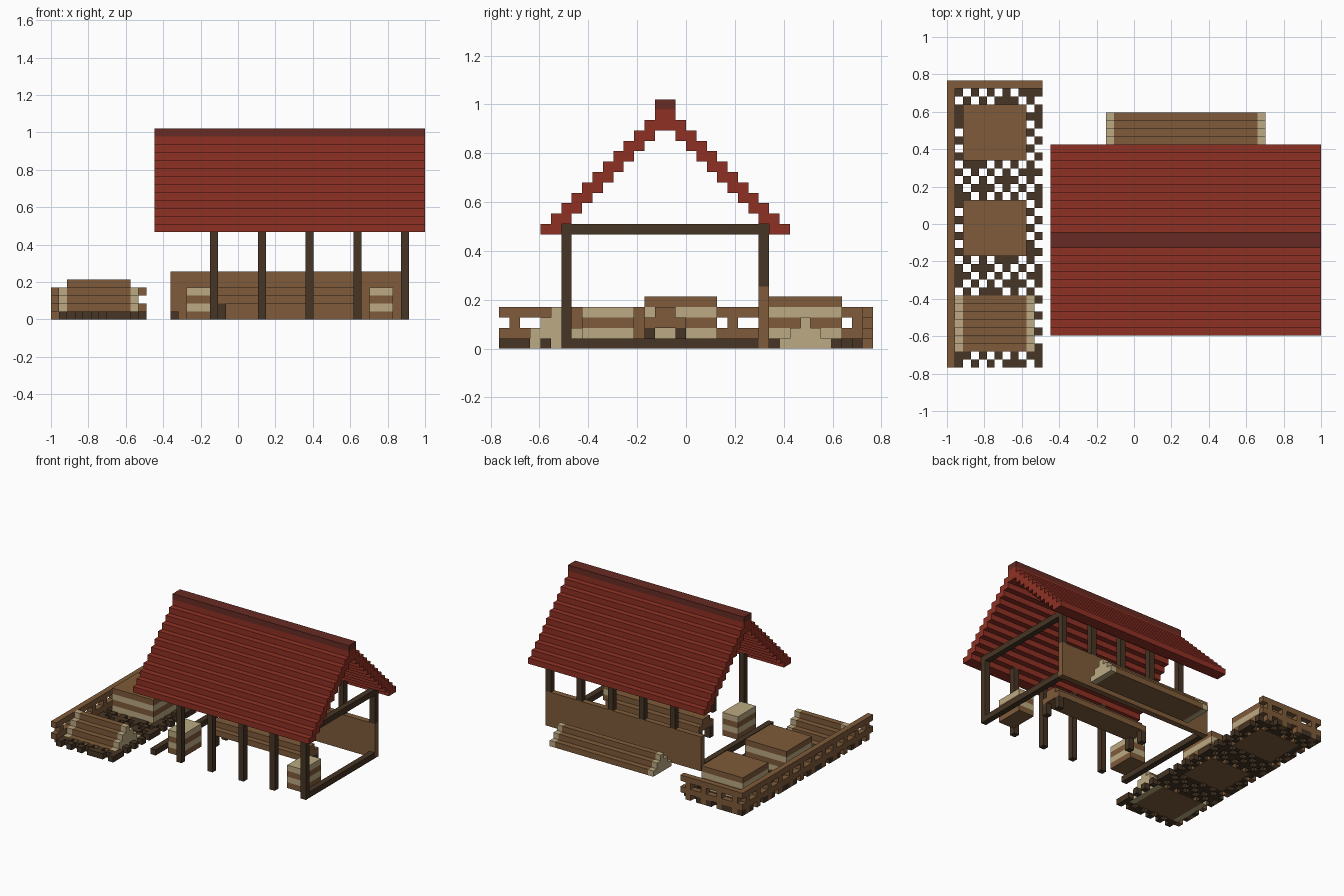
import bpy, bmesh

cube = bpy.data.objects.get("Cube")
if cube:
    bpy.data.objects.remove(cube, do_unlink=True)

V = 2 / 47  # one block; everything below is counted in blocks


def material(name, rgb):
    lin = [((c / 255 + 0.055) / 1.055) ** 2.4 for c in rgb] + [1]
    m = bpy.data.materials.new(name)
    m.use_nodes = True
    m.diffuse_color = lin
    bsdf = m.node_tree.nodes["Principled BSDF"]
    bsdf.inputs["Base Color"].default_value = lin
    bsdf.inputs["Roughness"].default_value = 0.9
    return m


RED = material("roof red", (143, 49, 36))
RIDGE = material("ridge dark red", (104, 43, 35))
BROWN = material("plank brown", (126, 91, 58))
DARK = material("dark timber", (70, 53, 36))
CREAM = material("pale wood", (187, 170, 130))


def part(name, mat, boxes):
    """One object made of boxes (x0, x1, y0, y1, z0, z1) in blocks."""
    bm = bmesh.new()
    for x0, x1, y0, y1, z0, z1 in boxes:
        verts = bmesh.ops.create_cube(bm, size=1)["verts"]
        for v in verts:
            v.co.x = ((x0 + x1) / 2 + v.co.x * (x1 - x0)) * V - 1
            v.co.y = ((y0 + y1) / 2 + v.co.y * (y1 - y0) - 18) * V
            v.co.z = ((z0 + z1) / 2 + v.co.z * (z1 - z0)) * V
    mesh = bpy.data.meshes.new(name)
    bm.to_mesh(mesh)
    bm.free()
    mesh.materials.append(mat)
    ob = bpy.data.objects.new(name, mesh)
    bpy.context.collection.objects.link(ob)
    return ob


# Stepped gable roof
rows = []
for n in range(11):
    rows.append((13, 47, 4 + n, 6 + n, 11 + n, 12 + n))
    rows.append((13, 47, 26 - n, 28 - n, 11 + n, 12 + n))
part("roof_steps", RED, rows + [(13, 47, 15, 17, 22, 23)])
part("roof_ridge", RIDGE, [(13, 47, 15, 17, 23, 24)])

# Timber frame
post_x = range(20, 45, 6)
part("front_posts", DARK, [(x, x + 1, 6, 7, 0, 11 if x == 44 else 12) for x in post_x])
part("back_posts", DARK, [(x, x + 1, 25, 26, 6, 11 if x == 44 else 12) for x in post_x])
part("gable_beam", DARK, [(44, 45, 6, 26, 11, 12)])
part("ground_beams", DARK, [(15, 16, 6, 25, 0, 1), (44, 45, 7, 25, 0, 1)])
part("back_wall", BROWN, [(15, 45, 25, 26, 0, 6)])

# Bench under the roof
part("bench_legs", DARK, [(x, x + 1, y, y + 1, 0, 2) for x in (21, 38) for y in (14, 17)])
part("bench_top", BROWN, [(21, 39, 14, 18, 2, 3), (21, 39, 15, 17, 3, 4)])


# Striped crates, alternating brown and pale layers
def crate(name, x0, x1, y0, y1, height):
    for mat, start, label in ((BROWN, 0, "brown"), (CREAM, 1, "pale")):
        part(f"{name}_{label}_layers", mat,
             [(x0, x1, y0, y1, z, z + 1) for z in range(start, height, 2)])


crate("shed_crate_right", 17, 20, 8, 13, 4)
crate("shed_crate_left", 40, 43, 8, 13, 4)
crate("yard_crate_middle", 2, 10, 14, 21, 5)
crate("yard_crate_back", 2, 10, 26, 33, 5)


# Log piles: stepped pyramids with pale cut ends
def log_pile(name, x0, x1, y0, y1, layers):
    def stack(a, b):
        return [(a, b, y0 + z, y1 - z, z, z + 1) for z in range(layers)]
    part(name + "_logs", BROWN, stack(x0 + 1, x1 - 1))
    part(name + "_cut_ends", CREAM, stack(x0, x0 + 1) + stack(x1 - 1, x1))


log_pile("back_pile", 20, 40, 27, 32, 3)
log_pile("yard_pile", 1, 11, 2, 9, 4)

# Yard fence: two rails with short posts every third block
rails, posts, post_cells = [], [], set()
for z in (1, 3):
    rails += [(0, 1, 0, 36, z, z + 1), (1, 12, 35, 36, z, z + 1)]
for c in [(0, y) for y in range(1, 36, 3)] + [(x, 35) for x in range(1, 12, 3)]:
    post_cells.add(c)
    posts += [(c[0], c[0] + 1, c[1], c[1] + 1, z, z + 1) for z in (0, 2)]
part("fence_rails", BROWN, rails)
part("fence_posts", BROWN, posts)


# Broken chequer of ground blocks around the yard pieces
def is_free(x, y):
    in_pile = 1 <= x < 11 and 2 <= y < 9
    in_crate = 2 <= x < 10 and (14 <= y < 21 or 26 <= y < 33)
    return not (in_pile or in_crate or (x, y) in post_cells)


part("yard_ground_blocks", DARK,
     [(x, x + 1, y, y + 1, 0, 1) for x in range(12) for y in range(36)
      if is_free(x, y) and ((x + y) % 2 == 1 or (x + 2 * y) % 5 == 3)])
